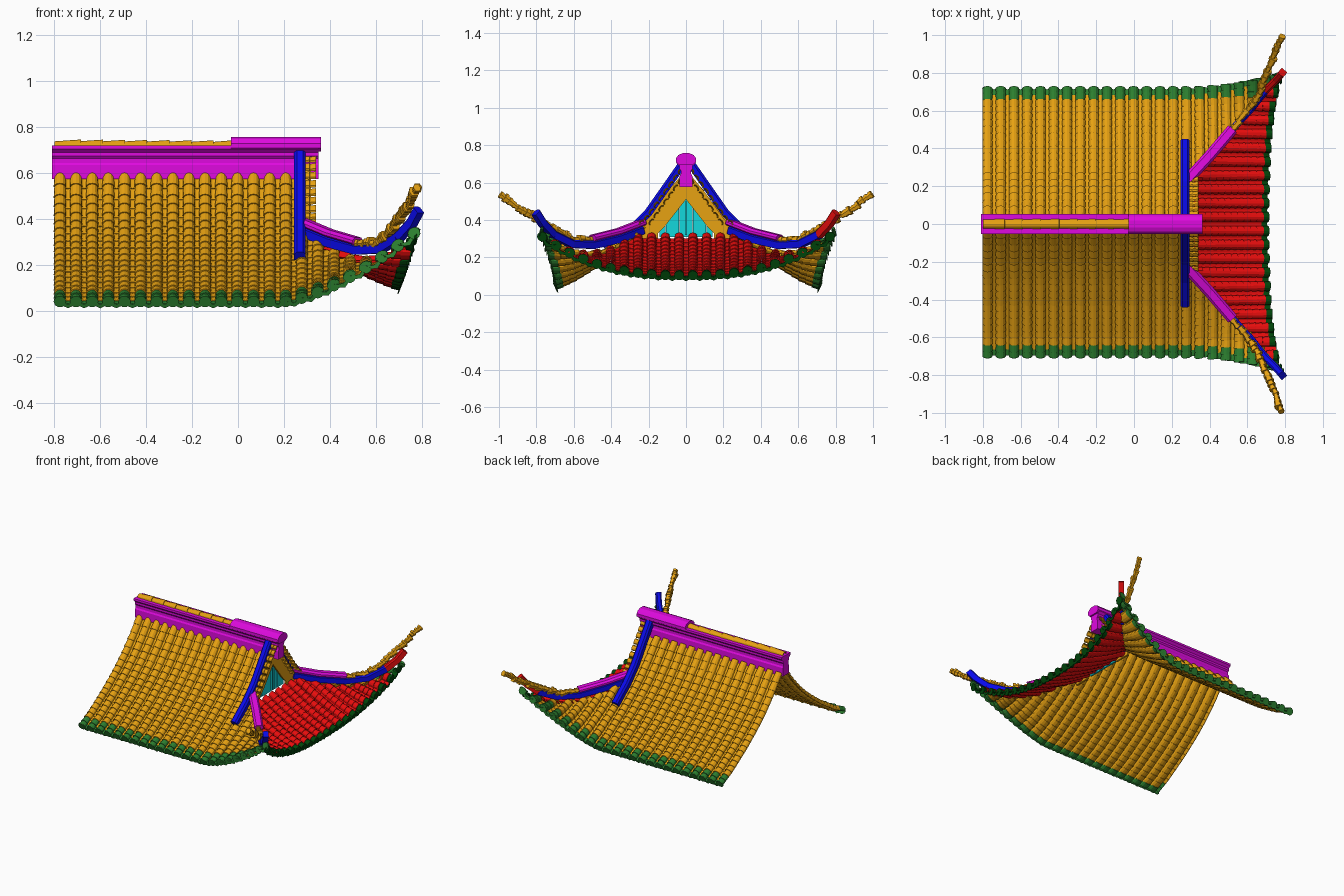
import bpy, bmesh, math, random
from mathutils import Vector as V

if "Cube" in bpy.data.objects:
    bpy.data.objects.remove(bpy.data.objects["Cube"])

random.seed(4)
COL = dict(orange=(.8, .36, .006), red=(.8, .004, .004), blue=(.003, .003, .82), magenta=(.74, .003, .74),
           cyan=(.007, .68, .72), green=(.026, .22, .03), dark_green=(0, .06, .003))
MAT = {}
for k, c in COL.items():
    MAT[k] = bpy.data.materials.new(k)
    MAT[k].diffuse_color = (*c, 1)


def finish(bm, name, mat, thick=0):
    me = bpy.data.meshes.new(name)
    if not thick:
        bmesh.ops.recalc_face_normals(bm, faces=bm.faces[:])
    bm.to_mesh(me)
    bm.free()
    me.materials.append(MAT[mat])
    ob = bpy.data.objects.new(name, me)
    bpy.context.collection.objects.link(ob)
    if thick:
        m = ob.modifiers.new("thickness", 'SOLIDIFY')
        m.thickness, m.offset = thick, 0


def face(bm, pts):
    bm.faces.new([bm.verts.new(p) for p in pts])


# Roof shape: concave slope, eaves lifting and spreading to the corners
PROF = [(0, .615), (.035, .575), (.1, .488), (.2, .38), (.3, .292), (.43, .195), (.6, .088), (.71, .036), (.9, -.05)]
VERGE = [(0, .7), (.1, .56), (.2, .42), (.3, .32)]


def prof(y, tab=PROF):
    for (a, za), (b, zb) in zip(tab, tab[1:]):
        if y <= b:
            return za + (zb - za) * (y - a) / (b - a)
    return tab[-1][1]


def corner(x):
    return max(0, (x - .2) / .58)


def y_eave(x):
    return .705 + .085 * corner(x) ** 2


def z_main(x, y):
    q = max(0, y / y_eave(x))
    return prof(.71 * q) + .305 * corner(x) ** 1.5 * q * q


def hip_y(x):
    return .25 + (x - .3) * 1.12


def hip_x(y):
    return max(.29, .3 + (abs(y) - .25) / 1.12)


def x_eave(y):
    return .705 + .075 * (abs(y) / .8) ** 2.5


def z_side(x, y):
    y = abs(y)
    x0, x1 = hip_x(y), x_eave(y)
    t = min(1.1, max(0, (x - x0) / max(.02, x1 - x0)))
    z0 = min(.31, z_main(x0, y))
    z1 = .098 + .225 * (y / .8) ** 2.5
    return z0 + (z1 - z0) * t * (1.3 - .3 * t)


# A row of overlapping tiles running down a surface pt(u, v)
def frame(pt, u, v):
    e = .004
    t = (pt(u, v + e) - pt(u, v - e)).normalized()
    s = (pt(u + e, v) - pt(u - e, v)).normalized()
    n = t.cross(s).normalized()
    return s, (n if n.z > 0 else -n)


def tile_row(bm, pt, u, v0, v1, w, cover=True, step=.036, eave=None, eave_len=0, seg=6):
    n = max(1, round((v1 - v0) / step))
    for k in range(n):
        a = v0 + (v1 - v0) * k / n
        b = min(v1, v0 + (v1 - v0) * (k + 1.2) / n)
        target = eave if eave and v1 - a < eave_len + .001 else bm
        rings = []
        for v, sc, up in ((a, .86, 0), (b, 1, .005)):
            nrm = frame(pt, u, v)[1]
            ring = []
            for i in range(seg + 1):
                g = math.pi * i / seg
                h = w * sc * math.sin(g) if cover else .02 * (1 - math.sin(g)) - .012
                ring.append(target.verts.new(pt(u + w * sc * math.cos(g), v) + nrm * (h + up)))
            rings.append(ring)
        for i in range(seg):
            target.faces.new((rings[0][i], rings[0][i + 1], rings[1][i + 1], rings[1][i]))
    if eave:
        s, nrm = frame(pt, u, v1)
        c = pt(u, v1)
        if cover:   # round end disc
            face(eave, [c + (s * math.cos(g) + nrm * (math.sin(g) + .2)) * w * 1.08
                        for g in (math.tau * i / 10 for i in range(10))])
        else:       # pointed drip tile
            face(eave, [c + s * w * i + nrm * h for i, h in
                        ((-1, .008), (-.7, -.014), (0, -.026), (.7, -.014), (1, .008), (0, -.008))])


# Extrude a cross-section (side, up) along a path
def sweep(name, path, section, mat, bm=None):
    own = bm is None
    bm = bm or bmesh.new()
    path = [V(p) for p in path]
    rings = []
    for i, p in enumerate(path):
        t = (path[min(i + 1, len(path) - 1)] - path[max(i - 1, 0)]).normalized()
        s = t.cross(V((0, 0, 1))).normalized()
        up = s.cross(t)
        rings.append([bm.verts.new(p + s * a + up * b) for a, b in section])
    n = len(section)
    for r, q in zip(rings, rings[1:]):
        for i in range(n):
            bm.faces.new((r[i], r[(i + 1) % n], q[(i + 1) % n], q[i]))
    bm.faces.new(rings[0])
    bm.faces.new(rings[-1][::-1])
    if own:
        finish(bm, name, mat)


def sym(half):
    return half + [(-a, b) for a, b in reversed(half)]


# Front and back slopes
P = .0703
for s, side in ((-1, "front"), (1, "back")):
    pt = lambda u, v, s=s: V((u, s * v + .009, z_main(u, v)))
    bm, ev = bmesh.new(), bmesh.new()
    for i in range(23):
        for x, w, cov in ((-.776 + P * i, .025, True), (-.776 + P * (i + .5), .034, False)):
            if x > .775:
                continue
            v0 = .02 if x < .27 else hip_y(x)
            tile_row(bm, pt, x, v0, max(y_eave(x), v0 + .01), w, cov, eave=ev, eave_len=.1 if cov else .04)
    finish(bm, side + "_slope_tiles", "orange", .005)
    finish(ev, side + "_eave_tiles", "green", .005)

# Side slope under the gable
P = .0735
pt = lambda u, v: V((v, u, z_side(v, u)))
bm, ev = bmesh.new(), bmesh.new()
for i in range(22):
    y = (i - 10.5) * P
    tile_row(bm, pt, y, hip_x(y), x_eave(y), .025, True, eave=ev, eave_len=.04)
    if i < 21:
        y += P / 2
        tile_row(bm, pt, y, hip_x(y), x_eave(y), .035, False, eave=ev, eave_len=.04)
finish(bm, "side_slope_tiles", "red", .005)
finish(ev, "side_eave_tiles", "dark_green", .005)

# Main ridge with moulded section, end cap and ridge tiles
sweep("main_ridge", [(-.81, 0, 0), (.35, 0, 0)],
      sym([(.034, .575), (.034, .635), (.028, .645), (.028, .665), (.036, .675),
           (.036, .69), (.052, .705), (.052, .72)]), "magenta")
sweep("ridge_end_cap", [(-.03, 0, 0), (.362, 0, 0)],
      sym([(.036, .695), (.054, .71), (.054, .73), (.04, .748), (.018, .757)]), "magenta")
bm = bmesh.new()
tile_row(bm, lambda u, v: V((v, u, .71 - .006 * v)), 0, -.8, -.03, .025, step=.096)
finish(bm, "ridge_cap_tiles", "orange", .005)

# Gable wall: panel, centre batten and planks
bm = bmesh.new()
for k in range(8):
    y = .018 + .036 * (k // 2)
    s = -1 if k % 2 else 1
    top = .5 - 1.1 * (y - .018)
    face(bm, [(.262, s * (y - .017), .31), (.262, s * (y + .017), .31),
              (.262, s * (y + .017), top - .02), (.262, s * (y - .017), top + .02)])
finish(bm, "gable_planks", "cyan", .012)
sweep("gable_batten", [(.272, 0, .32), (.2721, 0, .5)],
      [(-.006, -.006), (.006, -.006), (.006, .006), (-.006, .006)], "cyan")

for s, side in ((-1, "front"), (1, "back")):
    # Verge board and stepped verge tiles
    bm = bmesh.new()
    face(bm, [(.278, s * y, z) for y, z in
              ((0, .67), (.1, .55), (.2, .41), (.27, .335), (.27, .29), (.15, .29), (.15, .33), (.11, .37), (0, .51))])
    finish(bm, side + "_verge_board", "orange", .014)
    bm = bmesh.new()
    for drop, x1, n in ((.005, .34, 9), (.06, .318, 7)):
        vp = lambda u, v, d=drop: V((v, s * u, prof(u, VERGE) - d))
        for i in range(n):
            tile_row(bm, vp, .025 + .026 * i, .272, x1, .011, step=.035, seg=4)
    finish(bm, side + "_verge_tiles", "orange", .004)

    # Gable ridge running down the slope
    sweep(side + "_gable_ridge",
          [(.27, s * y + .004, z) for y, z in ((.025, .69), (.1, .582), (.2, .44), (.3, .336), (.43, .235))],
          sym([(.025, -.018), (.025, .014), (.014, .026)]), "blue")

    # Hip ridge, its upper cap and the upturned corner
    hip = [(.285, .235, .345), (.4, .36, .298), (.52, .5, .265), (.62, .61, .27),
           (.7, .71, .32), (.755, .765, .38), (.787, .803, .44)]
    hip = [(x, s * y, z) for x, y, z in hip]
    sec = sym([(.019, -.02), (.019, .016), (.01, .024)])
    sweep(side + "_hip_ridge", hip[:5], sec, "blue")
    sweep(side + "_corner_beam", hip[4:], sec, "red" if s > 0 else "blue")
    sweep(side + "_hip_cap", [(.28, s * .23, .38), (.4, s * .36, .33), (.52, s * .5, .295)],
          sym([(.02, -.008), (.03, 0), (.03, .012), (.018, .025)]), "magenta")

    # Curling ornament past the corner, made of knobbly scales
    curl = [V((x, s * y, z)) for x, y, z in ((.51, .49, .295), (.6, .6, .295), (.66, .69, .34),
                                             (.71, .81, .415), (.748, .9, .47), (.778, .992, .538))]
    bm = bmesh.new()
    for a, b in zip(curl, curl[1:]):
        for k in range(4):
            p, q = a.lerp(b, k / 4), a.lerp(b, (k + 1.1) / 4)
            r = random.uniform(.012, .018)
            o = V((random.uniform(-.006, .006), 0, random.uniform(-.006, .006)))
            for f, g, m in ((p, p.lerp(q, .7), 1), (p.lerp(q, .55), q, 1.3)):
                sweep("", [f + o, g + o], sym([(r * .6 * m, -r * m), (r * m, 0), (r * .6 * m, r * m)]), "", bm)
    finish(bm, side + "_corner_ornament", "orange")

for m in bpy.data.materials:
    if m.users and not m.is_grease_pencil:
        m.use_nodes = True
        m.node_tree.nodes["Principled BSDF"].inputs["Base Color"].default_value = m.diffuse_color
